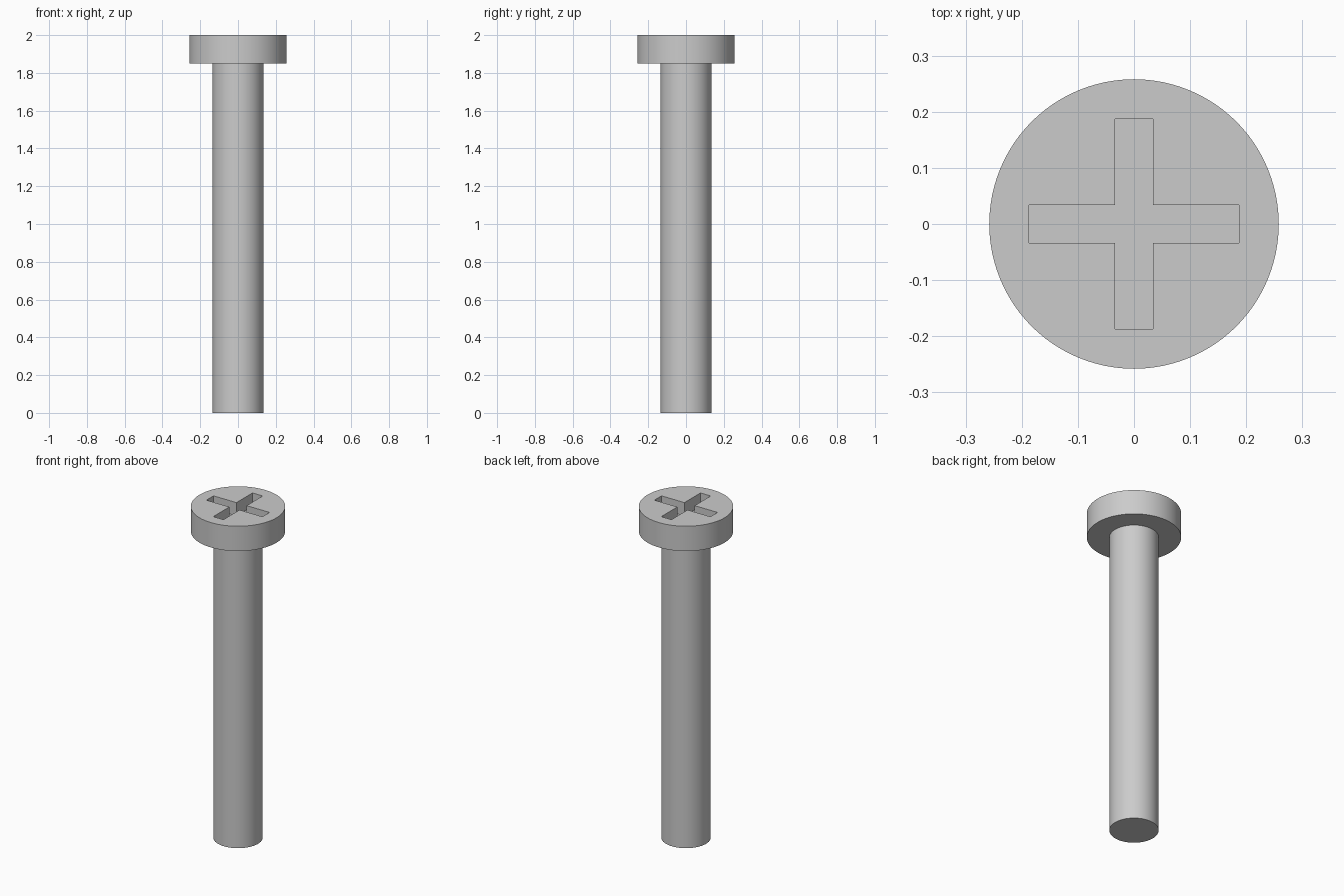
import bpy
import bmesh

cube = bpy.data.objects.get("Cube")
if cube:
    bpy.data.objects.remove(cube, do_unlink=True)

HEAD_R, SHAFT_R = 0.258, 0.135
HEAD_BASE, TOP = 1.85, 2.0
ARM, HALF, DEPTH = 0.187, 0.034, 0.08

steel = bpy.data.materials.new("steel_grey")
steel.use_nodes = True
colour = (0.6, 0.6, 0.6, 1)
steel.diffuse_color = colour
steel.node_tree.nodes["Principled BSDF"].inputs["Base Color"].default_value = colour


def activate(obj):
    bpy.ops.object.select_all(action='DESELECT')
    obj.select_set(True)
    bpy.context.view_layer.objects.active = obj


def cylinder(name, radius, bottom, top):
    bpy.ops.mesh.primitive_cylinder_add(
        vertices=96, radius=radius, depth=top - bottom,
        location=(0, 0, (bottom + top) / 2))
    obj = bpy.context.object
    obj.name = name
    obj.data.materials.append(steel)
    return obj


# Shank and flat head
shank = cylinder("shank", SHAFT_R, 0, HEAD_BASE)
head = cylinder("head", HEAD_R, HEAD_BASE, TOP)

# Cross-shaped cutter: a plus outline, one corner trio turned four times
outline = []
for c, s in ((1, 0), (0, 1), (-1, 0), (0, -1)):
    for x, y in ((ARM, -HALF), (ARM, HALF), (HALF, HALF)):
        outline.append((c * x - s * y, s * x + c * y))
bm = bmesh.new()
face = bm.faces.new([bm.verts.new((x, y, TOP - DEPTH)) for x, y in outline])
extruded = bmesh.ops.extrude_face_region(bm, geom=[face])
raised = [v for v in extruded["geom"] if isinstance(v, bmesh.types.BMVert)]
bmesh.ops.translate(bm, verts=raised, vec=(0, 0, DEPTH * 2))
bmesh.ops.recalc_face_normals(bm, faces=bm.faces)
mesh = bpy.data.meshes.new("cross_cutter")
bm.to_mesh(mesh)
bm.free()
mesh.materials.append(steel)
cutter = bpy.data.objects.new("cross_cutter", mesh)
bpy.context.collection.objects.link(cutter)

# Cut the driver recess into the head
cut = head.modifiers.new("cross_recess", 'BOOLEAN')
cut.operation = 'DIFFERENCE'
cut.solver = 'EXACT'
cut.object = cutter
activate(head)
bpy.ops.object.modifier_apply(modifier=cut.name)
bpy.data.objects.remove(cutter, do_unlink=True)

# Smooth round sides with crisp rims
for part in (shank, head):
    activate(part)
    bpy.ops.object.shade_smooth_by_angle()
